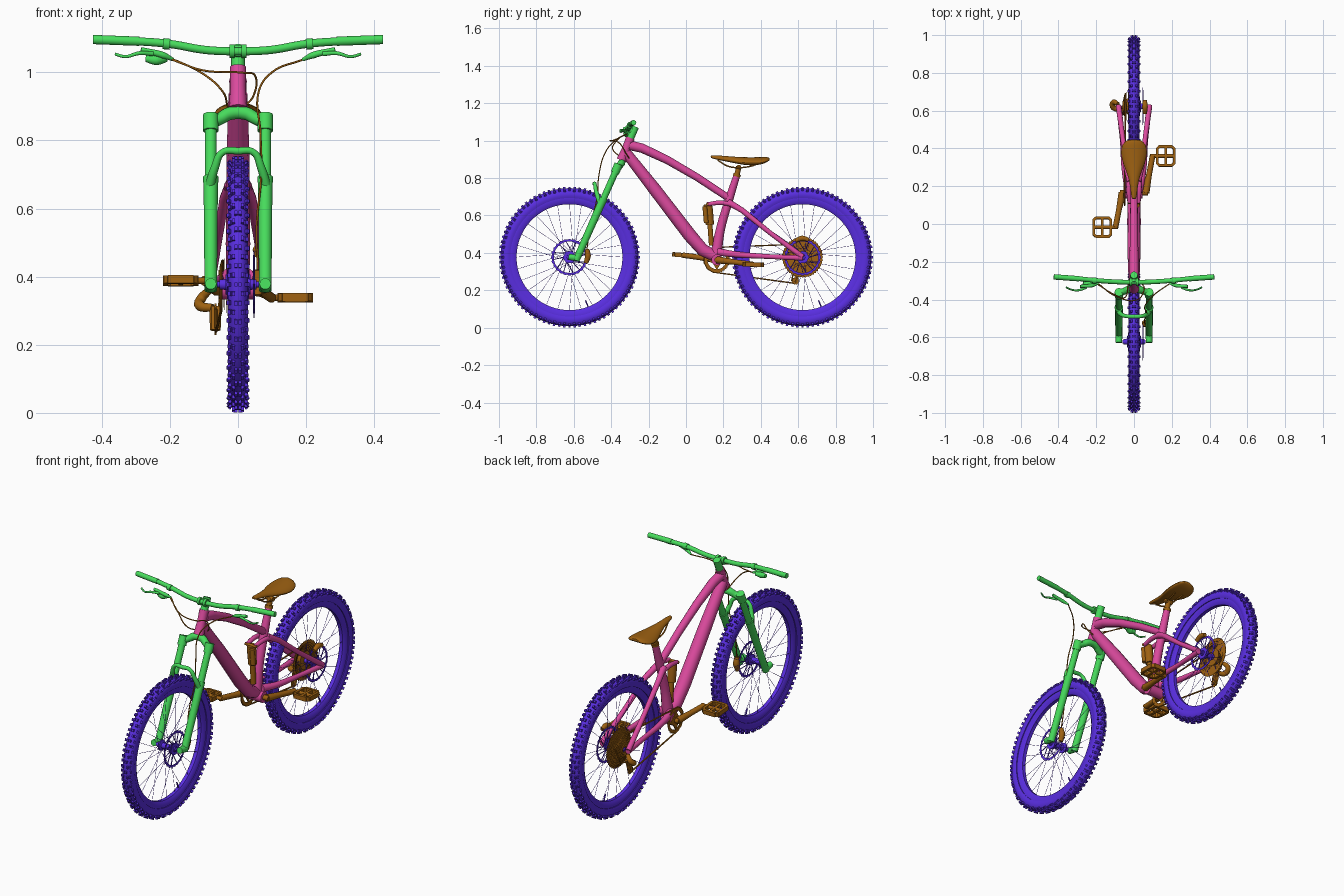
import bpy, bmesh, math
from math import sin, cos, pi
from mathutils import Vector, Matrix

if "Cube" in bpy.data.objects:
    bpy.data.objects.remove(bpy.data.objects["Cube"])
made = []


def material(name, rgb):
    m = bpy.data.materials.new(name)
    m.use_nodes = True
    m.diffuse_color = (*rgb, 1)
    m.node_tree.nodes["Principled BSDF"].inputs["Base Color"].default_value = (*rgb, 1)
    return m


PURPLE = material("wheel purple", (.10, .027, .75))
GREEN = material("fork green", (.063, .71, .107))
PINK = material("frame pink", (.71, .068, .34))
BROWN = material("parts brown", (.34, .12, .006))


def add(name, mesh, mat):
    mesh.materials.clear()
    mesh.materials.append(mat)
    ob = bpy.data.objects.new(name, mesh)
    bpy.context.collection.objects.link(ob)
    made.append(ob)
    return ob


def from_bm(name, bm, mat):
    bmesh.ops.recalc_face_normals(bm, faces=bm.faces)
    me = bpy.data.meshes.new(name)
    bm.to_mesh(me)
    bm.free()
    return add(name, me, mat)


def tube(name, pts, radius, mat, res=3, smooth=True):
    """Round tube through points; radius is one number or one per point."""
    radii = radius if isinstance(radius, (list, tuple)) else [radius] * len(pts)
    cu = bpy.data.curves.new(name, "CURVE")
    cu.dimensions = "3D"
    cu.bevel_depth, cu.bevel_resolution, cu.use_fill_caps = 1, res, True
    cu.resolution_u = 8 if smooth and len(pts) > 2 else 1
    sp = cu.splines.new("BEZIER")
    sp.bezier_points.add(len(pts) - 1)
    for b, p, r in zip(sp.bezier_points, pts, radii):
        b.co, b.radius = p, r
        b.handle_left_type = b.handle_right_type = "AUTO" if smooth else "VECTOR"
    tmp = bpy.data.objects.new(name, cu)
    bpy.context.collection.objects.link(tmp)
    dg = bpy.context.evaluated_depsgraph_get()
    me = bpy.data.meshes.new_from_object(tmp.evaluated_get(dg))
    bpy.data.objects.remove(tmp)
    return add(name, me, mat)


def skin(bm, rings):
    """Join a closed loop of equal cross-sections with faces."""
    n = len(rings[0])
    for a, b in zip(rings, rings[1:] + rings[:1]):
        for j in range(n):
            bm.faces.new((a[j], a[(j + 1) % n], b[(j + 1) % n], b[j]))


def lathe(name, profile, y, z, mat, steps=64):
    """Spin a closed (x, radius) profile about an axle along x."""
    bm = bmesh.new()
    skin(bm, [[bm.verts.new((x, y + r * cos(2 * pi * i / steps), z + r * sin(2 * pi * i / steps)))
               for x, r in profile] for i in range(steps)])
    return from_bm(name, bm, mat)


def gear(name, x, y, z, r, inner, teeth, mat, depth=.004, thick=.003):
    """Flat toothed ring."""
    bm = bmesh.new()
    rings = []
    for i in range(teeth * 2):
        a, ro = pi * i / teeth, r - depth * (i % 2)
        rings.append([bm.verts.new((x + s * thick / 2, y + q * cos(a), z + q * sin(a)))
                      for s, q in ((-1, ro), (1, ro), (1, inner), (-1, inner))])
    skin(bm, rings)
    return from_bm(name, bm, mat)


def rod(bm, a, b, r, sides=5):
    a, b = Vector(a), Vector(b)
    d = b - a
    bmesh.ops.create_cone(bm, cap_ends=True, segments=sides, radius1=r, radius2=r, depth=d.length,
                          matrix=Matrix.Translation((a + b) / 2) @ d.to_track_quat("Z", "Y").to_matrix().to_4x4())


def block(bm, loc, size, rot=Matrix()):
    bmesh.ops.create_cube(bm, size=1, matrix=Matrix.Translation(loc) @ rot @ Matrix.Diagonal((*size, 1)))


AX, BB = .377, (.165, .363)


# Wheels: tyre, knobs, rim, spokes, hub and brake rotor
def wheel(side, y):
    arc = [(.029 * cos(a), .335 + .034 * sin(a)) for a in [pi * k / 12 * 1.36 - .57 for k in range(13)]]
    lathe(side + "_tyre", arc, y, AX, PURPLE, 96)
    lathe(side + "_rim", [(-.02, .318), (.02, .318), (.02, .298), (.01, .283), (-.01, .283), (-.02, .298)],
          y, AX, PURPLE, 96)
    bm = bmesh.new()
    rows = 84
    for i in range(rows):
        turn = Matrix.Rotation(2 * pi * i / rows, 4, "X")
        knobs = ((.0065, .371, 0), (.026, .357, .7)) if i % 2 else ((.013, .369, .15), (.023, .36, .6))
        for x, r, tilt in knobs:
            for s in (-1, 1):
                m = turn @ Matrix.Translation((s * x, 0, r)) @ Matrix.Rotation(s * tilt, 4, "Y")
                block(bm, Vector((0, y, AX)) + m.translation, (.009, .013, .012), m.to_3x3().to_4x4())
    from_bm(side + "_tread", bm, PURPLE)
    bm = bmesh.new()
    for i in range(28):
        a, s = 2 * pi * i / 28, (-1) ** i
        h = a + (.9 if i % 4 < 2 else -.9)
        rod(bm, (s * .033, y + .026 * cos(h), AX + .026 * sin(h)),
            (s * .004, y + .288 * cos(a), AX + .288 * sin(a)), .001)
    rod(bm, (0, y + .1, .11), (0, y + .085, .147), .004)
    from_bm(side + "_spokes", bm, PURPLE)
    lathe(side + "_hub", [(-.055, .008), (-.055, .014), (-.036, .016), (-.036, .029), (-.03, .029), (-.026, .015),
                          (.026, .015), (.03, .029), (.036, .029), (.036, .016), (.055, .014), (.055, .008)],
          y, AX, PURPLE, 24)
    gear(side + "_rotor", .047, y, AX, .099, .084, 24, PURPLE, .005, .002)
    gear(side + "_rotor_carrier", .047, y, AX, .036, .012, 6, PURPLE, .004)
    bm = bmesh.new()
    for i in range(6):
        a = pi * i / 3
        for end in (.15, .75):
            rod(bm, (.047, y + .03 * cos(a), AX + .03 * sin(a)),
                (.047, y + .088 * cos(a + end), AX + .088 * sin(a + end)), .0025)
    from_bm(side + "_rotor_arms", bm, PURPLE)
    tube(side + "_axle", [(-.062, y, AX), (.062, y, AX)], .009, PURPLE)


wheel("front", -.623)
wheel("rear", .623)

# Fork and brake levers, mirrored
for s, side in ((-1, "right"), (1, "left")):
    x = s * .08
    tube(side + "_fork_lower", [(x, -.588, .36), (x, -.55, .445), (x, -.455, .66), (x, -.441, .692)],
         [.019, .019, .021, .023], GREEN, 4, False)
    tube(side + "_fork_stanchion", [(x, -.445, .68), (x, -.36, .872)], .0175, GREEN, 4)
    tube(side + "_crown_socket", [(x, -.38, .828), (x, -.36, .875)], .023, GREEN, 4)
    tube(side + "_dropout", [(x, -.628, .379), (x, -.582, .372)], [.017, .019], GREEN)
    tube(side + "_lever_clamp", [(s * .2, -.3, 1.082), (s * .22, -.3, 1.084)], .017, GREEN)
    tube(side + "_lever_body", [(s * .19, -.315, 1.037), (s * .22, -.325, 1.05), (s * .285, -.33, 1.066)],
         [.005, .01, .008], GREEN)
    tube(side + "_lever_blade", [(s * .25, -.335, 1.054), (s * .29, -.35, 1.056), (s * .33, -.348, 1.046), (s * .36, -.335, 1.053)],
         [.007, .006, .0045, .0045], GREEN)
    tube(side + "_grip", [(s * .29, -.29, 1.091), (s * .425, -.28, 1.096)], .0142, GREEN)
tube("shifter", [(-.27, -.315, 1.04), (-.24, -.32, 1.036), (-.21, -.31, 1.04)], [.01, .016, .01], GREEN)
tube("fork_crown", [(-.08, -.366, .853), (-.052, -.356, .864), (-.024, -.346, .879), (.024, -.346, .879),
                    (.052, -.356, .864), (.08, -.366, .853)], [.02, .018, .02, .02, .018, .02], GREEN)
tube("fork_brace", [(-.085, -.455, .655), (-.068, -.478, .72), (-.045, -.487, .765), (0, -.49, .769),
                    (.045, -.487, .765), (.068, -.478, .72), (.085, -.455, .655)], [.015, .012, .01, .011, .01, .012, .015], GREEN)

# Cockpit
bar = [(.425, -.28, 1.096), (.3, -.289, 1.091), (.2, -.299, 1.083), (.1, -.306, 1.066), (.04, -.308, 1.062)]
tube("handlebar", bar + [(-x, y, z) for x, y, z in reversed(bar)], .0125, GREEN)
for x in (-.018, .018):
    tube("stem_clamp", [(x - .007, -.308, 1.062), (x + .007, -.308, 1.062)], .021, GREEN)
tube("stem", [(0, -.31, 1.064), (0, -.27, 1.052)], .018, GREEN)
tube("steerer_cap", [(0, -.297, 1.012), (0, -.27, 1.075)], .02, GREEN)

# Frame
tube("head_tube", [(0, -.345, .895), (0, -.32, .955), (0, -.297, 1.015)], [.027, .023, .024], PINK, 4, False)
tube("top_tube", [(0, -.3, .975), (0, -.235, .96), (0, -.1, .897), (0, .06, .804), (0, .225, .695)],
     [.026, .025, .022, .02, .019], PINK, 4, False)
tube("down_tube", [(0, -.32, .935), (0, -.165, .737), (0, .02, .495), (0, .09, .415), (0, .165, .378)],
     [.028, .034, .036, .034, .03], PINK, 4, False)
tube("seat_tube", [(0, .16, .39), (0, .185, .53), (0, .232, .69), (0, .272, .815)], [.03, .024, .022, .018], PINK, 4)
tube("bottom_bracket", [(-.045, *BB), (.045, *BB)], .03, PINK, 4)
for s, side in ((-1, "right"), (1, "left")):
    tube(side + "_chainstay", [(s * .025, .17, .405), (s * .045, .26, .393), (s * .062, .45, .38), (s * .08, .625, .373)],
         [.021, .017, .013, .015], PINK)
    tube(side + "_seatstay", [(s * .02, .225, .672), (s * .04, .3, .628), (s * .059, .45, .507), (s * .082, .625, .378)],
         [.018, .015, .013, .015], PINK, 3, False)
    tube(side + "_rocker_link", [(s * .024, .112, .66), (s * .028, .19, .668), (s * .03, .26, .655)], [.011, .013, .012], PINK)

# Shock
tube("shock_body", [(0, .116, .66), (0, .12, .63), (0, .128, .55)], [.022, .024, .022], BROWN, 4, False)
tube("shock_shaft", [(0, .128, .55), (0, .136, .44)], .014, BROWN)
tube("shock_reservoir", [(.018, .1, .65), (.018, .108, .56)], .013, BROWN)
tube("shock_pin", [(-.035, .115, .66), (.035, .115, .66)], .008, BROWN)

# Saddle, lofted from elliptical sections
bm = bmesh.new()
rings = []
for y, w, z, h in ((.13, .01, .915, .006), (.15, .016, .912, .011), (.22, .022, .903, .015), (.28, .042, .894, .019),
                   (.34, .068, .889, .023), (.4, .073, .892, .021), (.435, .055, .9, .014), (.448, .025, .903, .006)):
    rings.append([bm.verts.new((w * cos(a), y, z + h * sin(a) - .012 * cos(a) ** 2 * w / .07))
                  for a in [2 * pi * k / 16 for k in range(16)]])
for a, b in zip(rings, rings[1:]):
    for k in range(16):
        bm.faces.new((a[k], a[(k + 1) % 16], b[(k + 1) % 16], b[k]))
bm.faces.new(rings[0])
bm.faces.new(rings[-1])
saddle = from_bm("saddle", bm, BROWN)
saddle.modifiers.new("soften", "SUBSURF").levels = 1
tube("seatpost", [(0, .268, .8), (0, .283, .862)], .015, BROWN)
tube("seatpost_clamp", [(-.022, .283, .858), (.022, .283, .858)], .013, BROWN)
tube("seat_collar", [(0, .27, .808), (0, .2745, .822)], .021, BROWN)
for s in (-1, 1):
    tube("saddle_rail", [(s * .008, .17, .895), (s * .02, .23, .862), (s * .02, .33, .86), (s * .03, .4, .882)], .004, BROWN)


# Cranks and open pedals
def crank(side, s, y, z, tilt):
    tube(side + "_crank_arm", [(s * .062, *BB), (s * .08, (BB[0] + y) / 2, (BB[1] + z) / 2), (s * .098, y, z)],
         [.02, .015, .015], BROWN)
    tube(side + "_pedal_axle", [(s * .085, y, z), (s * .215, y, z)], .01, BROWN)
    bm = bmesh.new()
    for d in (-1, 1):
        block(bm, (0, d * .05, 0), (.074, .014, .024))
        block(bm, (d * .045, 0, 0), (.014, .084, .024))
        for e in (-1, 1):
            block(bm, (d * .039, e * .044, 0), (.014, .014, .022), Matrix.Rotation(pi / 4, 4, "Z"))
    block(bm, (0, 0, 0), (.014, .09, .018))
    ob = from_bm(side + "_pedal", bm, BROWN)
    ob.location, ob.rotation_euler = (s * .168, y, z), (tilt, 0, 0)


crank("right", -1, -.017, .388, -.08)
crank("left", 1, .36, .338, -.03)
tube("crank_spindle", [(-.075, *BB), (.075, *BB)], .014, BROWN)

# Drivetrain
gear("chainring", -.05, *BB, .07, .05, 32, BROWN)
gear("chainring_spider", -.052, *BB, .054, .012, 4, BROWN, .025, .005)
for i in range(9):
    r = .11 - .0085 * i
    gear("cassette_cog", -.022 - .0042 * i, .623, AX, r, r - .02, int(r * 400), BROWN, .005, .002)
lathe("cassette_carrier", [(-.02, .015), (-.02, .05), (-.06, .027), (-.06, .015)], .623, AX, BROWN, 24)
ring = [(-.05, BB[0] + .069 * cos(a), BB[1] + .069 * sin(a)) for a in [pi * (1.4 - .16 * k) for k in range(6)]]
path = [(-.065, .575, .238)] + ring + [(-.045, .62, AX + .07), (-.046, .69, AX + .025), (-.055, .65, .31), (-.065, .575, .3), (-.065, .565, .25)]
tube("chain", path, .0042, BROWN, 1, False)
for y, z in ((.585, .25), (.6, .3)):
    gear("derailleur_pulley", -.066, y, z, .022, .005, 11, BROWN, .005, .005)
for x in (-.061, -.072):
    tube("derailleur_cage", [(x, .583, .243), (x, .602, .31)], [.01, .013], BROWN, 1)
tube("derailleur_body", [(-.085, .635, .36), (-.108, .645, .335), (-.112, .62, .315), (-.075, .602, .308)], [.011, .014, .015, .012], BROWN)

# Brake calipers
tube("front_caliper", [(.058, -.535, .345), (.058, -.525, .385), (.058, -.53, .42)], [.012, .017, .012], BROWN)
tube("rear_caliper", [(.058, .585, .465), (.058, .62, .478), (.058, .655, .47)], [.011, .015, .011], BROWN)

# Cables
tube("front_brake_hose", [(.19, -.315, 1.037), (.1, -.38, 1.0), (.06, -.43, .94), (.066, -.465, .82), (.068, -.475, .7),
                          (.055, -.51, .55), (.058, -.53, .42)], .003, BROWN)
tube("rear_brake_hose", [(-.19, -.315, 1.037), (-.1, -.38, 1.005), (.02, -.4, .998), (.05, -.36, .99), (.045, -.32, .93), (.02, -.3, .9)], .003, BROWN)
tube("shift_cable", [(-.2, -.315, 1.04), (-.11, -.37, 1.0), (-.05, -.39, .95), (-.03, -.32, .9)], .003, BROWN)

# Smooth rounded parts, keep hard edges
bpy.ops.object.select_all(action="DESELECT")
for ob in made:
    ob.select_set(True)
bpy.context.view_layer.objects.active = made[0]
bpy.ops.object.shade_smooth_by_angle(angle=math.radians(38))
